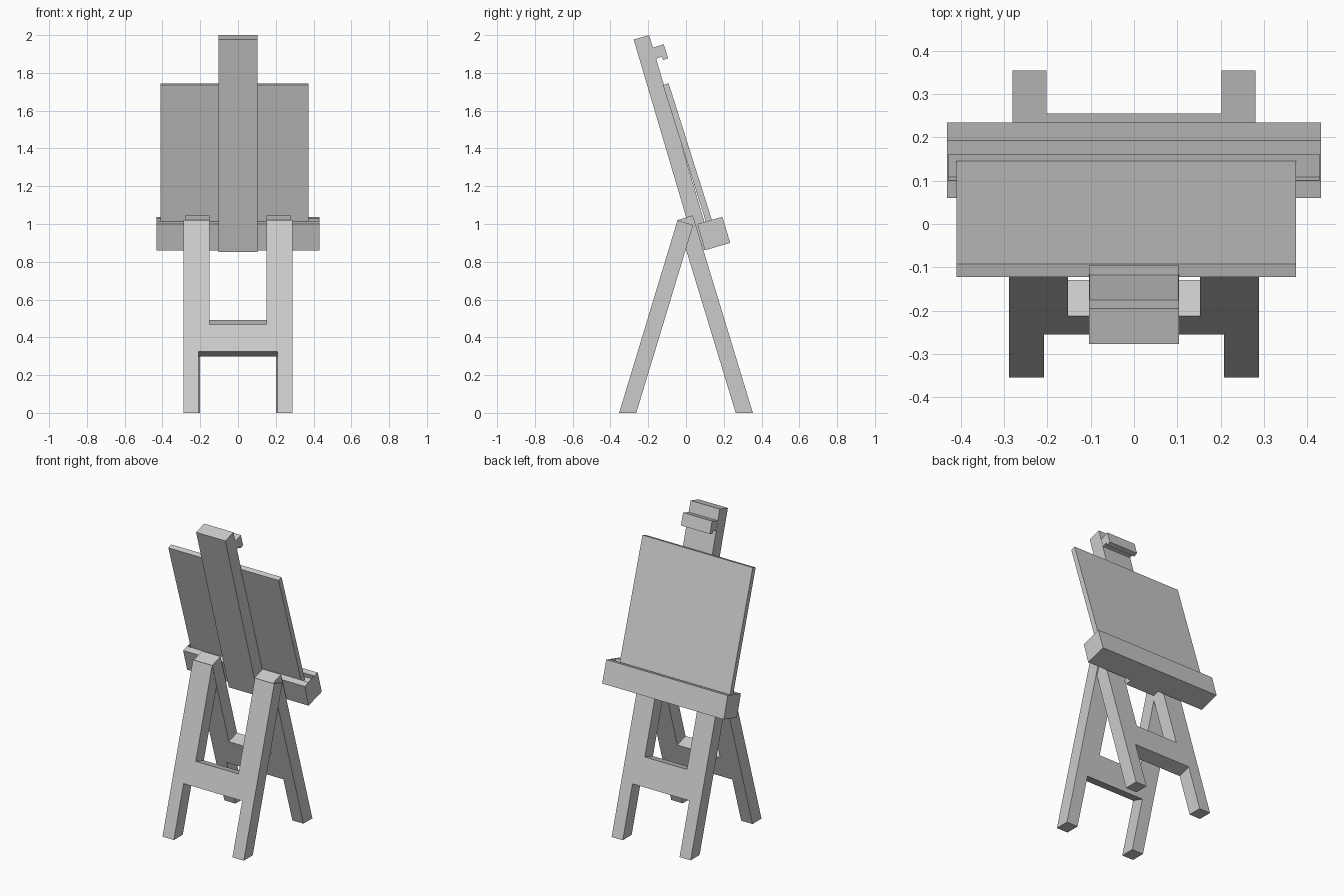
import bpy
import bmesh
from mathutils import Vector

cube = bpy.data.objects.get("Cube")
if cube:
    bpy.data.objects.remove(cube)

# One plain grey for the whole easel
grey = bpy.data.materials.new("plain_grey")
grey.use_nodes = True
colour = (0.6, 0.6, 0.6, 1)
grey.diffuse_color = colour
grey.node_tree.nodes["Principled BSDF"].inputs["Base Color"].default_value = colour


def prism(name, outline, offset):
    """Extrude a closed flat outline along an offset."""
    bm = bmesh.new()
    face = bm.faces.new([bm.verts.new(p) for p in outline])
    ext = bmesh.ops.extrude_face_region(bm, geom=[face], use_keep_orig=True)
    verts = [v for v in ext["geom"] if isinstance(v, bmesh.types.BMVert)]
    bmesh.ops.translate(bm, vec=offset, verts=verts)
    bmesh.ops.recalc_face_normals(bm, faces=bm.faces)
    mesh = bpy.data.meshes.new(name)
    bm.to_mesh(mesh)
    bm.free()
    mesh.materials.append(grey)
    obj = bpy.data.objects.new(name, mesh)
    bpy.context.collection.objects.link(obj)
    return obj


def side_profile(name, yz, x0, x1):
    """Side outline in y and z, spanning x0 to x1."""
    return prism(name, [(x0, y, z) for y, z in yz], Vector((x1 - x0, 0, 0)))


def leg_frame(name, side, outer, foot_in, top_in, foot_y, top_y, top_z, bar_top):
    """H-shaped leaning pair of legs; side is -1 at the front, 1 at the back."""
    slope = (top_y - foot_y) / top_z
    half = [(outer, top_z), (outer, 0), (foot_in, 0), (foot_in, 0.325),
            (-foot_in, 0.325), (-foot_in, 0), (-outer, 0), (-outer, top_z),
            (-top_in, top_z), (-top_in, bar_top), (top_in, bar_top), (top_in, top_z)]
    outline = [(x, side * (foot_y + slope * z), z) for x, z in half]
    obj = prism(name, outline, Vector((0, -side * 0.083, -0.026)))
    # Feet cut flat on the floor
    for v in obj.data.vertices:
        if v.co.z < 0:
            v.co.y += side * slope * -v.co.z
            v.co.z = 0
    obj.data.update()


leg_frame("front_legs", -1, 0.289, 0.208, 0.152, 0.354, 0.045, 1.02, 0.467)
leg_frame("rear_legs", 1, 0.281, 0.202, 0.15, 0.354, 0.036, 1.046, 0.492)

# Mast with the hooked top clamp
side_profile("mast", [(-0.277, 1.976), (-0.195, 2.0), (0.137, 0.877), (0.055, 0.853)],
             -0.104, 0.104)
side_profile("top_clamp", [(-0.181, 1.931), (-0.118, 1.952), (-0.095, 1.878),
                           (-0.122, 1.869), (-0.127, 1.885), (-0.167, 1.873)],
             -0.103, 0.103)

# Board resting in the groove of the tray
side_profile("canvas_board", [(-0.122, 1.735), (-0.092, 1.745), (0.145, 0.996),
                              (0.113, 0.986)], -0.41, 0.374)
side_profile("canvas_tray", [(0.06, 1.0), (0.1, 1.012), (0.108, 0.984), (0.168, 1.001),
                             (0.16, 1.029), (0.193, 1.038), (0.234, 0.9), (0.1, 0.861)],
             -0.428, 0.428)

# Thin plates closing the ends of the groove
for name, x in (("tray_left_end", 0.428), ("tray_right_end", -0.432)):
    side_profile(name, [(0.06, 1.0), (0.193, 1.038), (0.234, 0.9), (0.1, 0.861)],
                 x, x + 0.004)
